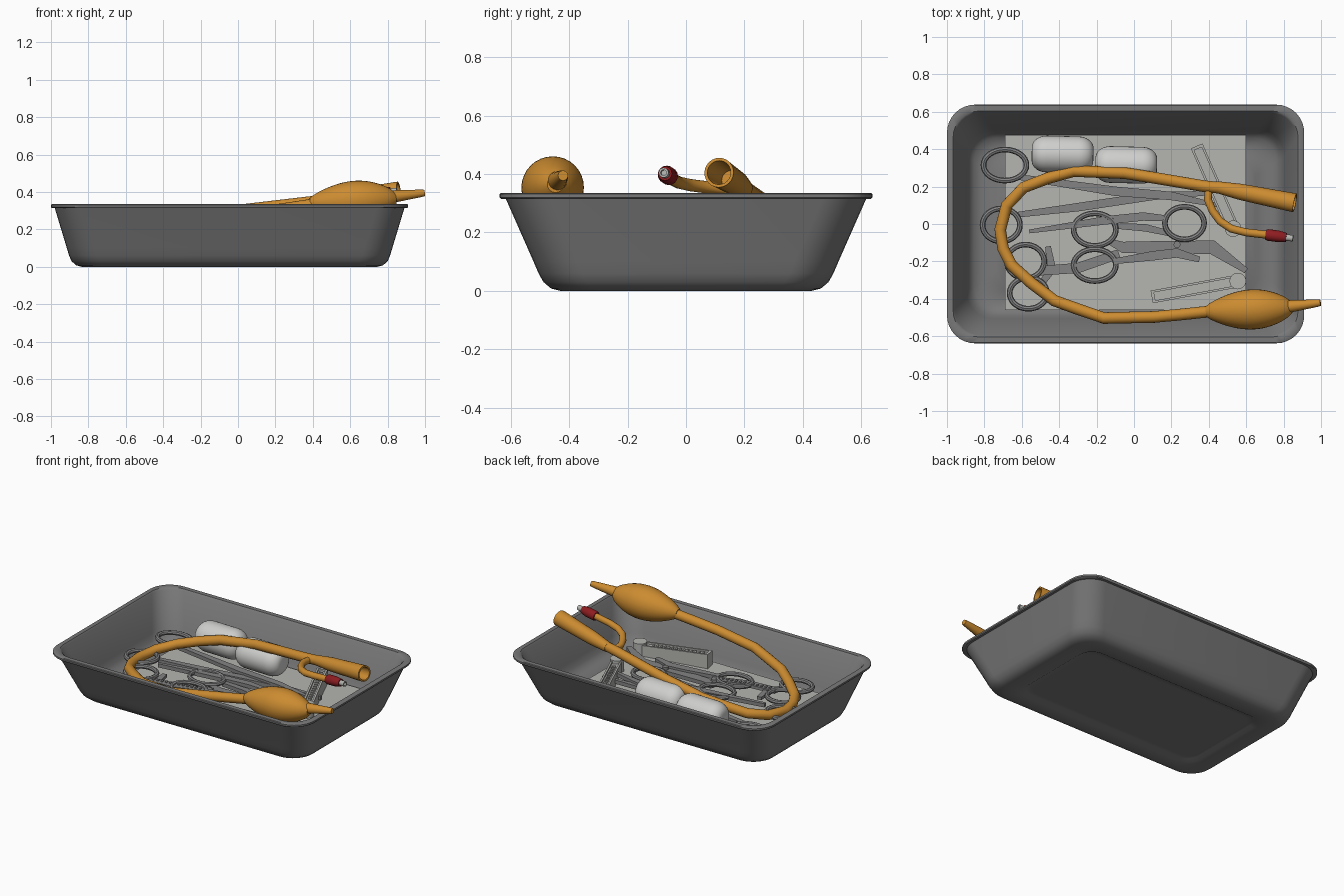
import bpy, bmesh, math
from mathutils import Vector


def mat(name, rgb):
    m = bpy.data.materials.new(name)
    m.diffuse_color = (*rgb, 1)
    return m


STEEL = mat("tray_steel", (0.19, 0.19, 0.19))
TOOL = mat("instrument_steel", (0.23, 0.23, 0.23))
PAPER = mat("pale_paper", (0.46, 0.46, 0.44))
WHITE = mat("cotton_white", (0.62, 0.62, 0.61))
LATEX = mat("amber_latex", (0.60, 0.26, 0.03))
RED = mat("red_valve", (0.27, 0.012, 0.015))


def finish(name, bm, material, angle=35):
    bmesh.ops.recalc_face_normals(bm, faces=bm.faces)
    me = bpy.data.meshes.new(name)
    bm.to_mesh(me)
    bm.free()
    me.materials.append(material)
    ob = bpy.data.objects.new(name, me)
    bpy.context.collection.objects.link(ob)
    bpy.ops.object.select_all(action='DESELECT')
    ob.select_set(True)
    bpy.context.view_layer.objects.active = ob
    bpy.ops.object.shade_smooth_by_angle(angle=math.radians(angle))
    return ob


def loft(name, rings, material, angle=35, cyclic=False):
    """Skin a list of point rings, capping the ends."""
    bm = bmesh.new()
    vs = [[bm.verts.new(p) for p in r] for r in rings]
    n = len(vs[0])
    pairs = list(zip(vs, vs[1:])) + ([(vs[-1], vs[0])] if cyclic else [])
    for a, b in pairs:
        for i in range(n):
            j = (i + 1) % n
            bm.faces.new((a[i], a[j], b[j], b[i]))
    if not cyclic:
        bm.faces.new(vs[0])
        bm.faces.new(vs[-1])
    return finish(name, bm, material, angle)


def circle(c, axis, r, n):
    axis = axis.normalized()
    ref = Vector((0, 0, 1)) if abs(axis.z) < 0.9 else Vector((1, 0, 0))
    u = axis.cross(ref).normalized()
    v = u.cross(axis)
    return [c + r * (math.cos(2 * math.pi * k / n) * u + math.sin(2 * math.pi * k / n) * v)
            for k in range(n)]


def tube(name, pts, r, material, n=16, cyclic=False):
    pts = [Vector(p) for p in pts]
    m = len(pts)
    rings = []
    for i, p in enumerate(pts):
        a = pts[(i - 1) % m] if cyclic else pts[max(i - 1, 0)]
        b = pts[(i + 1) % m] if cyclic else pts[min(i + 1, m - 1)]
        rings.append(circle(p, b - a, r, n))
    return loft(name, rings, material, 40, cyclic)


def lathe(name, p0, p1, profile, material, n=24):
    """Turned part along p0-p1; profile is (fraction along, radius)."""
    p0, p1 = Vector(p0), Vector(p1)
    return loft(name, [circle(p0.lerp(p1, t), p1 - p0, r, n) for t, r in profile], material, 40)


def prism(name, outline, z0, z1, material):
    """Flat plate from an outline; z1 may be a function of the point."""
    top = z1 if callable(z1) else (lambda p: z1)
    return loft(name, [[(p[0], p[1], z0) for p in outline],
                       [(p[0], p[1], top(p)) for p in outline]], material, 20)


def bar(name, pts, widths, z0, z1):
    pts = [Vector(p) for p in pts]
    left, right = [], []
    for i, p in enumerate(pts):
        d = (pts[min(i + 1, len(pts) - 1)] - pts[max(i - 1, 0)]).normalized()
        s = Vector((-d.y, d.x)) * widths[i] / 2
        left.append(p + s)
        right.append(p - s)
    return prism(name, left + right[::-1], z0, z1, TOOL)


# Tray: rounded rectangles lofted from underside, over the rim, to the floor
def round_rect(hx, hy, r, z, n=8):
    out = []
    for q, (sx, sy) in enumerate(((1, 1), (-1, 1), (-1, -1), (1, -1))):
        for k in range(n + 1):
            a = math.pi / 2 * (q + k / n)
            out.append((-0.045 + sx * (hx - r) + r * math.cos(a),
                        sy * (hy - r) + r * math.sin(a), z))
    return out


tray_profile = [
    (0.64, 0.30, 0.08, 0.012), (0.67, 0.33, 0.09, 0.012), (0.69, 0.35, 0.10, 0.0),
    (0.79, 0.43, 0.13, 0.0), (0.82, 0.462, 0.14, 0.008), (0.845, 0.488, 0.15, 0.03),
    (0.858, 0.505, 0.15, 0.06), (0.87, 0.522, 0.15, 0.10), (0.935, 0.617, 0.15, 0.315),
    (0.95, 0.634, 0.15, 0.315), (0.955, 0.638, 0.15, 0.32), (0.955, 0.638, 0.15, 0.331),
    (0.95, 0.634, 0.15, 0.335), (0.922, 0.604, 0.14, 0.335), (0.914, 0.594, 0.14, 0.325),
    (0.85, 0.505, 0.14, 0.11), (0.835, 0.487, 0.14, 0.07), (0.81, 0.462, 0.13, 0.042),
    (0.77, 0.42, 0.12, 0.03), (0.71, 0.37, 0.10, 0.03), (0.69, 0.35, 0.10, 0.042)]
loft("tray", [round_rect(*p) for p in tray_profile], STEEL, 40)

# Paper liner
prism("paper_liner", [(-0.69, -0.46), (0.60, -0.46), (0.60, 0.476), (-0.69, 0.476)],
      0.08, 0.09, PAPER)

# Cotton rolls with rounded ends
for i, (x, y) in enumerate(((-0.382, 0.372), (-0.042, 0.316))):
    prof = []
    for k in range(1, 8):
        a = math.pi / 2 * k / 7
        prof.append((0.24 * (1 - math.cos(a)), 0.035 + 0.063 * math.sin(a)))
    prof = [(0, 0.03)] + prof
    prof += [(1 - t, r) for t, r in reversed(prof)]
    lathe(f"cotton_roll_{i + 1}", (x - 0.165, y + 0.004, 0.2), (x + 0.165, y - 0.004, 0.2),
          prof, WHITE, 32)

# Finger rings of the scissors and forceps
rings = [(-0.69, 0.315, 0.115, 0.083), (-0.71, -0.005, 0.1, 0.088), (-0.21, -0.03, 0.113, 0.087),
         (0.27, 0.005, 0.105, 0.087), (-0.21, -0.22, 0.113, 0.085), (-0.58, -0.2, 0.1, 0.09),
         (-0.565, -0.37, 0.1, 0.083)]
for i, (x, y, rx, ry) in enumerate(rings):
    tube(f"finger_ring_{i + 1}",
         [(x + rx * math.cos(a), y + ry * math.sin(a), 0.145)
          for a in (2 * math.pi * k / 32 for k in range(32))], 0.015, TOOL, 8, True)

# Shanks and blades
bar("forceps_shank_upper", [(-0.61, 0.25), (-0.1, 0.175), (0.2, 0.15), (0.5, 0.09)],
    [0.03, 0.05, 0.045, 0.015], 0.125, 0.15)
bar("forceps_shank_lower", [(-0.62, 0.05), (-0.3, 0.09), (0.1, 0.15), (0.5, 0.17)],
    [0.03, 0.045, 0.045, 0.015], 0.11, 0.135)
bar("clamp_jaw", [(-0.56, -0.04), (-0.15, 0.02), (0.05, 0.04), (0.18, 0.03)],
    [0.02, 0.045, 0.045, 0.03], 0.13, 0.155)
bar("clamp_shank", [(-0.10, -0.01), (0.06, -0.02), (0.19, -0.05)],
    [0.03, 0.04, 0.03], 0.115, 0.14)
bar("scissor_shank_upper", [(-0.13, -0.095), (-0.06, -0.125), (0.2, -0.125), (0.42, -0.125),
                            (0.6, -0.25)], [0.03, 0.06, 0.07, 0.075, 0.03], 0.12, 0.145)
bar("scissor_shank_lower", [(-0.11, -0.2), (0.1, -0.17), (0.23, -0.155), (0.35, -0.19)],
    [0.03, 0.05, 0.05, 0.03], 0.135, 0.16)
bar("serrated_jaw", [(-0.5, -0.25), (-0.3, -0.235), (-0.08, -0.16)],
    [0.05, 0.055, 0.05], 0.13, 0.15)
bar("ring_link", [(-0.5, -0.33), (-0.44, -0.24), (-0.46, -0.12)],
    [0.03, 0.05, 0.03], 0.12, 0.14)
for i in range(12):
    x = -0.46 + i * 0.028
    bar(f"jaw_tooth_{i + 1}", [(x, -0.246 + i * 0.005), (x + 0.012, -0.244 + i * 0.005)],
        [0.02, 0.02], 0.15, 0.156)
lathe("scissor_pivot", (0.23, -0.11, 0.14), (0.23, -0.11, 0.165), [(0, 0.018), (1, 0.018)], TOOL)


# Plastic cord clamps: wedge body, raised side rails, ridges, round hinge
def cord_clamp(name, box_end, hinge):
    a, h = Vector(box_end), Vector(hinge)
    length = (h - a).length
    d = (h - a).normalized()
    s = Vector((-d.y, d.x))

    def top(extra):
        return lambda p: 0.185 - 0.025 * (Vector(p[:2]) - a).dot(d) / length + extra

    def strip(n, t0, t1, o0, o1, z0, extra):
        prism(n, [a + d * t0 + s * o0, a + d * t1 + s * o0, a + d * t1 + s * o1,
                  a + d * t0 + s * o1], z0, top(extra), PAPER)

    strip(name + "_body", 0, length, -0.034, 0.034, 0.09, -0.012)
    for k in (-1, 1):
        strip(f"{name}_rail_{k + 2}", 0, length - 0.03, k * 0.034, k * 0.022, 0.13, 0)
    strip(name + "_end", 0, 0.016, -0.034, 0.034, 0.13, 0)
    for k in range(14):
        t = 0.04 + k * (length - 0.11) / 14
        strip(f"{name}_ridge_{k + 1}", t, t + 0.01, -0.012, 0.012, 0.13, -0.004)
    lathe(name + "_hinge", (*hinge, 0.09), (*hinge, 0.172), [(0, 0.044), (1, 0.044)], PAPER)


cord_clamp("cord_clamp_back", (0.335, 0.417), (0.53, -0.025))
cord_clamp("cord_clamp_front", (0.095, -0.39), (0.555, -0.305))

# Rubber catheter loop
tube("catheter_tube", [
    (0.56, 0.183, 0.367), (0.375, 0.202, 0.345), (0.12, 0.245, 0.315), (-0.05, 0.272, 0.295),
    (-0.32, 0.283, 0.25), (-0.46, 0.245, 0.22), (-0.59, 0.195, 0.185), (-0.68, 0.10, 0.16),
    (-0.715, -0.03, 0.148), (-0.70, -0.13, 0.15), (-0.655, -0.22, 0.16), (-0.55, -0.315, 0.18),
    (-0.425, -0.41, 0.20), (-0.30, -0.455, 0.22), (-0.16, -0.503, 0.243), (0.11, -0.497, 0.29),
    (0.26, -0.483, 0.312), (0.42, -0.466, 0.336)], 0.031, LATEX)

# Flared hollow mouth of the catheter
lathe("catheter_funnel", (0.44, 0.198, 0.352), (0.86, 0.113, 0.405),
      [(0, 0.031), (0.1, 0.035), (0.3, 0.043), (1, 0.051), (1, 0.041), (0.5, 0.034)], LATEX)

# Bulb and its tip
lathe("bulb", (0.385, -0.468, 0.34), (0.845, -0.447, 0.365),
      [(k / 20, 0.028 + 0.079 * math.sin(math.pi * (k / 20) ** 1.12) ** 0.72 if 0 < k < 20 else 0.028)
       for k in range(21)], LATEX, 32)
lathe("bulb_tip", (0.82, -0.442, 0.375), (0.997, -0.421, 0.395),
      [(0, 0.034), (0.9, 0.02), (1, 0.017)], LATEX)

# Side branch with red valve and steel nozzle
tube("side_branch", [(0.40, 0.195, 0.345), (0.395, 0.13, 0.35), (0.42, 0.07, 0.355),
                     (0.46, 0.015, 0.362), (0.52, -0.025, 0.371), (0.60, -0.045, 0.381),
                     (0.73, -0.06, 0.394)], 0.021, LATEX)
lathe("red_valve", (0.705, -0.057, 0.392), (0.815, -0.072, 0.402),
      [(0, 0.027), (0.1, 0.031), (0.6, 0.031), (0.9, 0.026), (1, 0.024)], RED, 16)
lathe("valve_nozzle", (0.80, -0.07, 0.401), (0.85, -0.077, 0.405),
      [(0, 0.017), (1, 0.017), (1, 0.010), (0.6, 0.010)], PAPER, 16)
